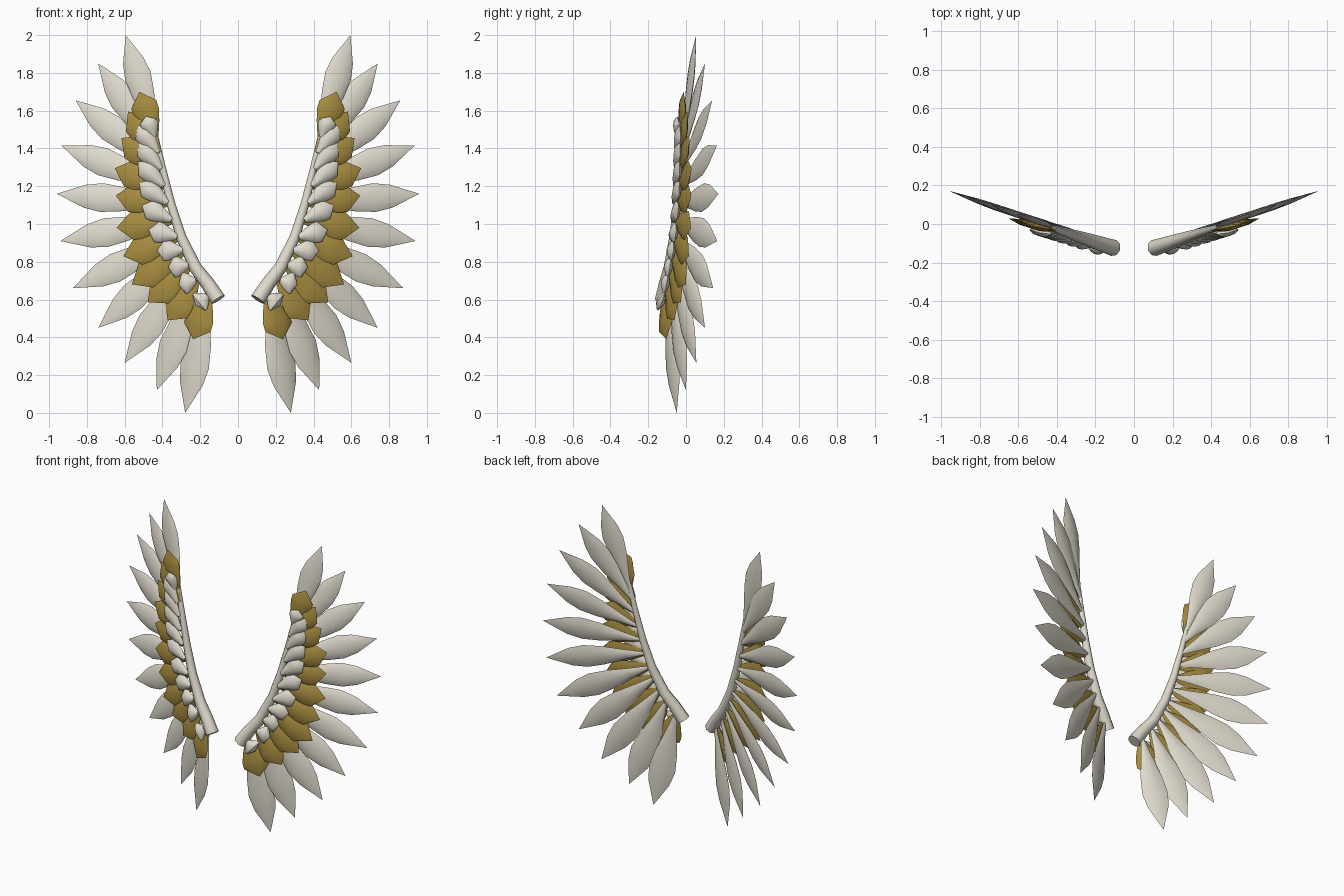
import bpy, bmesh, math
from mathutils import Vector

if "Cube" in bpy.data.objects:
    bpy.data.objects.remove(bpy.data.objects["Cube"])


def material(name, rgb):
    m = bpy.data.materials.new(name)
    m.diffuse_color = (*rgb, 1)
    m.use_nodes = True
    m.node_tree.nodes["Principled BSDF"].inputs["Base Color"].default_value = m.diffuse_color
    return m


WHITE = material("warm_white", (0.74, 0.70, 0.61))
GOLD = material("gold", (0.38, 0.26, 0.05))

# Each wing lies in an upright plane swept back from the middle
SWEEP = math.atan(0.325)
BACK = Vector((-math.sin(SWEEP), math.cos(SWEEP), 0))


def on_wing(x, z, w=0.0):
    """Point on the wing plane at (x, z), pushed backwards by w."""
    return Vector((x, -0.14 + 0.325 * x, z)) + BACK * w


def loft(name, rings, mat, side, angle):
    """Skin a list of equal rings; side -1 mirrors the part."""
    bm = bmesh.new()
    rows = [[bm.verts.new((p.x * side, p.y, p.z)) for p in r] for r in rings]
    n = len(rows[0])
    for a, b in zip(rows, rows[1:]):
        for k in range(n):
            bm.faces.new((a[k], a[(k + 1) % n], b[(k + 1) % n], b[k]))
    bm.faces.new(rows[0])
    bm.faces.new(rows[-1])
    bmesh.ops.remove_doubles(bm, verts=bm.verts, dist=0.0004)
    bmesh.ops.recalc_face_normals(bm, faces=bm.faces)
    me = bpy.data.meshes.new(name)
    bm.to_mesh(me)
    bm.free()
    me.materials.append(mat)
    ob = bpy.data.objects.new(name, me)
    bpy.context.collection.objects.link(ob)
    bpy.ops.object.select_all(action='DESELECT')
    ob.select_set(True)
    bpy.context.view_layer.objects.active = ob
    bpy.ops.object.shade_smooth_by_angle(angle=math.radians(angle))


# Feather outline (along, half width, thickness) and lens-shaped section with a thin rim
LONG = [(0, .14, .5), (.2, .45, .8), (.42, .84, 1), (.6, 1, 1), (.75, .8, .8), (1, 0, 0)]
SHORT = [(0, .25, .5), (.3, .7, .9), (.55, .97, 1), (.72, 1, .9), (1, 0, 0)]
SECTION = [(-1, 0), (-.86, -.35), (-.45, -.8), (0, -1), (.45, -.8), (.86, -.35),
           (1, 0), (.6, .5), (0, .8), (-.6, .5)]


def feather(name, root, tip, half, thick, outline, mat, side, roll):
    axis = (tip - root).normalized()
    across = axis.cross(BACK).normalized()
    out = axis.cross(across).normalized()
    if out.dot(BACK) < 0:
        out = -out
    across, out = (across * math.cos(roll) + out * math.sin(roll),
                   out * math.cos(roll) - across * math.sin(roll))
    rings = []
    for t, wide, deep in outline:
        c = root.lerp(tip, t)
        rings.append([c + across * (u * wide * half) + out * (v * deep * thick)
                      for u, v in SECTION])
    loft(name, rings, mat, side, 35)


# Feather roots along the wing bone and tips of the three layers, top to bottom
ROOTS = [(.43, 1.46), (.41, 1.375), (.395, 1.29), (.38, 1.2), (.36, 1.11), (.34, 1.02),
         (.31, .93), (.28, .86), (.25, .78), (.21, .70), (.15, .62)]
LONG_TIPS = [(.595, 2.0), (.74, 1.85), (.86, 1.655), (.935, 1.415), (.96, 1.16), (.94, .91),
             (.875, .66), (.74, .45), (.60, .265), (.43, .12), (.28, 0)]
GOLD_TIPS = [(.51, 1.70), (.57, 1.595), (.605, 1.455), (.64, 1.295), (.635, 1.15), (.63, .98),
             (.595, .83), (.55, .68), (.465, .585), (.36, .49), (.225, .39)]
SMALL_TIPS = [(.47, 1.57), (.515, 1.52), (.51, 1.43), (.51, 1.33), (.505, 1.22), (.49, 1.10),
              (.455, .97), (.41, .86), (.35, .77), (.295, .68), (.205, .57)]
BONE = [(.10, .60, .043), (.155, .685, .039), (.22, .77, .035), (.295, .93, .029),
        (.35, 1.11, .024), (.395, 1.30, .019), (.43, 1.46, .015), (.445, 1.54, .010)]

for side, label in ((1, "right"), (-1, "left")):
    # Tapered wing bone
    rings = []
    for i, (x, z, r) in enumerate(BONE):
        a, b = BONE[max(i - 1, 0)], BONE[min(i + 1, len(BONE) - 1)]
        along = (on_wing(b[0], b[1]) - on_wing(a[0], a[1])).normalized()
        across = along.cross(BACK)
        c = on_wing(x, z, -.018)
        rings.append([c + (across * math.cos(k * math.pi / 4)
                           + BACK * math.sin(k * math.pi / 4)) * r for k in range(8)])
    loft(f"wing_bone_{label}", rings, WHITE, side, 50)

    # Three overlapping layers of feathers
    for i, (rx, rz) in enumerate(ROOTS):
        f = i / (len(ROOTS) - 1)
        feather(f"long_feather_{label}_{i + 1}", on_wing(rx, rz, -.01), on_wing(*LONG_TIPS[i]),
                .072 + .012 * f, .018, LONG, WHITE, side, .12)
        feather(f"gold_feather_{label}_{i + 1}", on_wing(rx, rz, -.025),
                on_wing(*GOLD_TIPS[i], -.04), .072 + .01 * f, .02, SHORT, GOLD, side, .12)
        # Small cover feathers start further inside the layer below
        tx, tz = SMALL_TIPS[i]
        feather(f"small_feather_{label}_{i + 1}", on_wing(rx, rz, -.04),
                on_wing(tx, tz, -.062), .05 + .008 * f, .026, SHORT, WHITE, side, .12)
